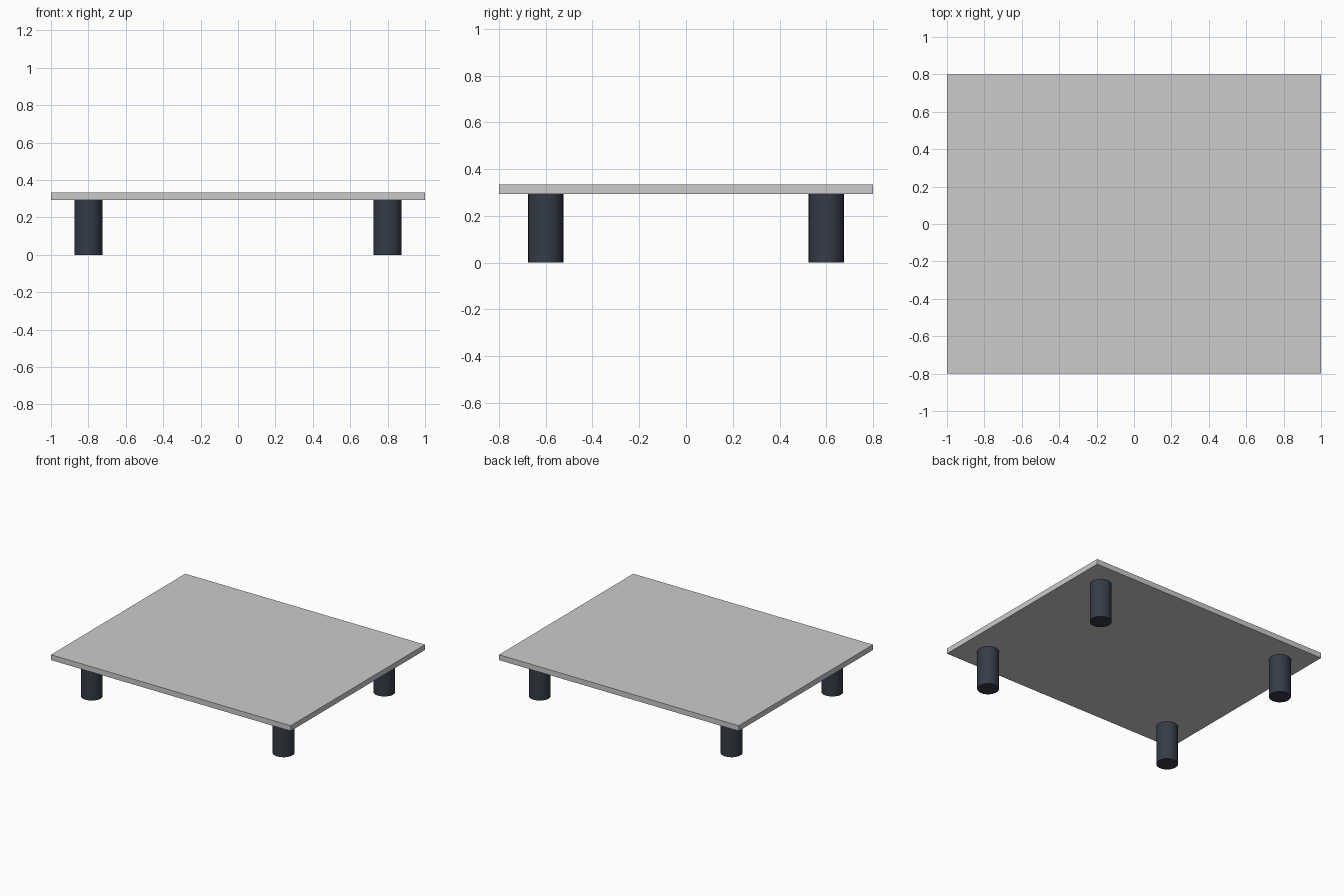
import bpy
import math

if "Cube" in bpy.data.objects:
    bpy.data.objects.remove(bpy.data.objects["Cube"])

TOP_Z, THICK = 0.333, 0.04
LEG_H, LEG_R = TOP_Z - THICK, 0.075

# Dark slate finish for the legs
slate = bpy.data.materials.new("dark_slate")
slate.diffuse_color = (0.035, 0.045, 0.065, 1.0)
slate.use_nodes = True
slate.node_tree.nodes["Principled BSDF"].inputs["Base Color"].default_value = slate.diffuse_color

# Flat rectangular table top
bpy.ops.mesh.primitive_cube_add(size=1, location=(0, 0, TOP_Z - THICK / 2))
top = bpy.context.object
top.name = "table_top"
top.scale = (2.0, 1.6, THICK)
bpy.ops.object.transform_apply(location=False, rotation=False, scale=True)


# Round leg, smooth around the side with sharp rims
def add_leg(name, x, y):
    bpy.ops.mesh.primitive_cylinder_add(vertices=32, radius=LEG_R, depth=LEG_H,
                                        location=(x, y, LEG_H / 2))
    leg = bpy.context.object
    leg.name = name
    leg.data.materials.append(slate)
    bpy.ops.object.shade_smooth_by_angle(angle=math.radians(30))


# Four legs, one near each corner
for y, depth_name in ((-0.6, "front"), (0.6, "back")):
    for x, side_name in ((-0.8, "left"), (0.8, "right")):
        add_leg(f"{depth_name}_{side_name}_leg", x, y)
